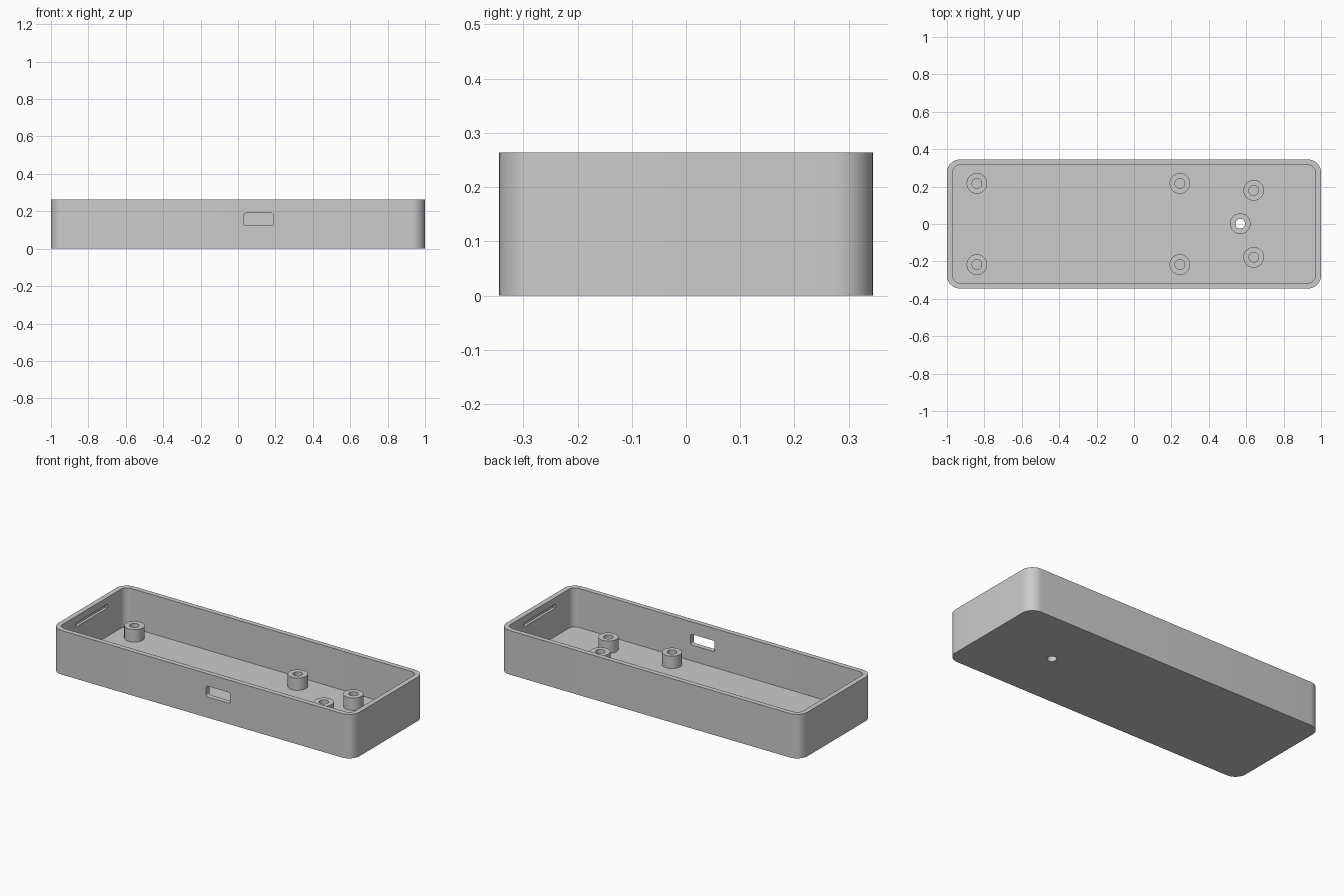
import bpy, math
from mathutils import Matrix

if "Cube" in bpy.data.objects:
    bpy.data.objects.remove(bpy.data.objects["Cube"], do_unlink=True)

LENGTH, WIDTH, HEIGHT = 2.0, 0.69, 0.264
WALL, FLOOR, RADIUS = 0.03, 0.03, 0.07
POST_TOP, POST_R, HOLE_R = 0.104, 0.055, 0.026

grey = bpy.data.materials.new("grey plastic")
grey.use_nodes = True
colour = (0.6, 0.6, 0.6, 1)
grey.diffuse_color = colour
grey.node_tree.nodes["Principled BSDF"].inputs["Base Color"].default_value = colour


def rounded_block(name, sx, sy, z0, z1, r, steps=10):
    """Upright block with rounded vertical corners, centred on x and y."""
    ring = []
    for q, (cx, cy) in enumerate([(1, 1), (-1, 1), (-1, -1), (1, -1)]):
        for i in range(steps + 1):
            a = math.pi / 2 * (q + i / steps)
            ring.append((cx * (sx / 2 - r) + r * math.cos(a),
                         cy * (sy / 2 - r) + r * math.sin(a)))
    n = len(ring)
    verts = [(x, y, z) for z in (z0, z1) for x, y in ring]
    faces = [(i, (i + 1) % n, n + (i + 1) % n, n + i) for i in range(n)]
    faces += [tuple(reversed(range(n))), tuple(range(n, 2 * n))]
    mesh = bpy.data.meshes.new(name)
    mesh.from_pydata(verts, [], faces)
    mesh.materials.append(grey)
    ob = bpy.data.objects.new(name, mesh)
    bpy.context.collection.objects.link(ob)
    return ob


def cylinder(name, x, y, z0, z1, r):
    bpy.ops.mesh.primitive_cylinder_add(vertices=48, radius=r, depth=z1 - z0,
                                        location=(x, y, (z0 + z1) / 2))
    ob = bpy.context.object
    ob.name = name
    ob.data.materials.append(grey)
    return ob


def cut(ob, cutter):
    """Subtract the cutter, apply the result and discard the cutter."""
    mod = ob.modifiers.new("cut", "BOOLEAN")
    mod.operation, mod.solver, mod.object = "DIFFERENCE", "EXACT", cutter
    select(ob)
    bpy.ops.object.modifier_apply(modifier=mod.name)
    bpy.data.objects.remove(cutter, do_unlink=True)


def select(ob):
    bpy.ops.object.select_all(action="DESELECT")
    ob.select_set(True)
    bpy.context.view_layer.objects.active = ob


# Open tray
tray = rounded_block("tray", LENGTH, WIDTH, 0, HEIGHT, RADIUS)
cut(tray, rounded_block("cavity", LENGTH - 2 * WALL, WIDTH - 2 * WALL,
                        FLOOR, HEIGHT + 0.1, RADIUS - WALL))

# Rounded port opening through the front wall
port = rounded_block("port_cutter", 0.16, 0.065, -0.05, 0.05, 0.012, 5)
port.data.transform(Matrix.Translation((0.11, -WIDTH / 2 + WALL / 2, 0.157))
                    @ Matrix.Rotation(math.pi / 2, 4, "X"))
cut(tray, port)

# Blind snap grooves inside both end walls
for side in (-1, 1):
    groove = rounded_block("groove_cutter", 0.032, 0.30, 0.200, 0.224, 0.001, 1)
    groove.data.transform(Matrix.Translation((side * (LENGTH / 2 - WALL), 0, 0)))
    cut(tray, groove)

# Screw posts, of which the middle one is drilled through the floor
posts = {"rear_post_1": (-0.84, 0.217), "front_post_1": (-0.84, -0.217),
         "rear_post_2": (0.245, 0.217), "front_post_2": (0.245, -0.217),
         "rear_post_3": (0.64, 0.18), "front_post_3": (0.64, -0.178),
         "through_post": (0.568, 0.002)}
parts = [tray]
for name, (x, y) in posts.items():
    post = cylinder(name, x, y, FLOOR, POST_TOP, POST_R)
    cut(post, cylinder("bore", x, y, 0, 0.2, HOLE_R))
    parts.append(post)
    if name == "through_post":
        cut(tray, cylinder("floor_bore", x, y, -0.1, 0.09, HOLE_R))

# Smooth round walls with sharp rims
for ob in parts:
    select(ob)
    bpy.ops.object.shade_smooth_by_angle(angle=math.radians(30))
